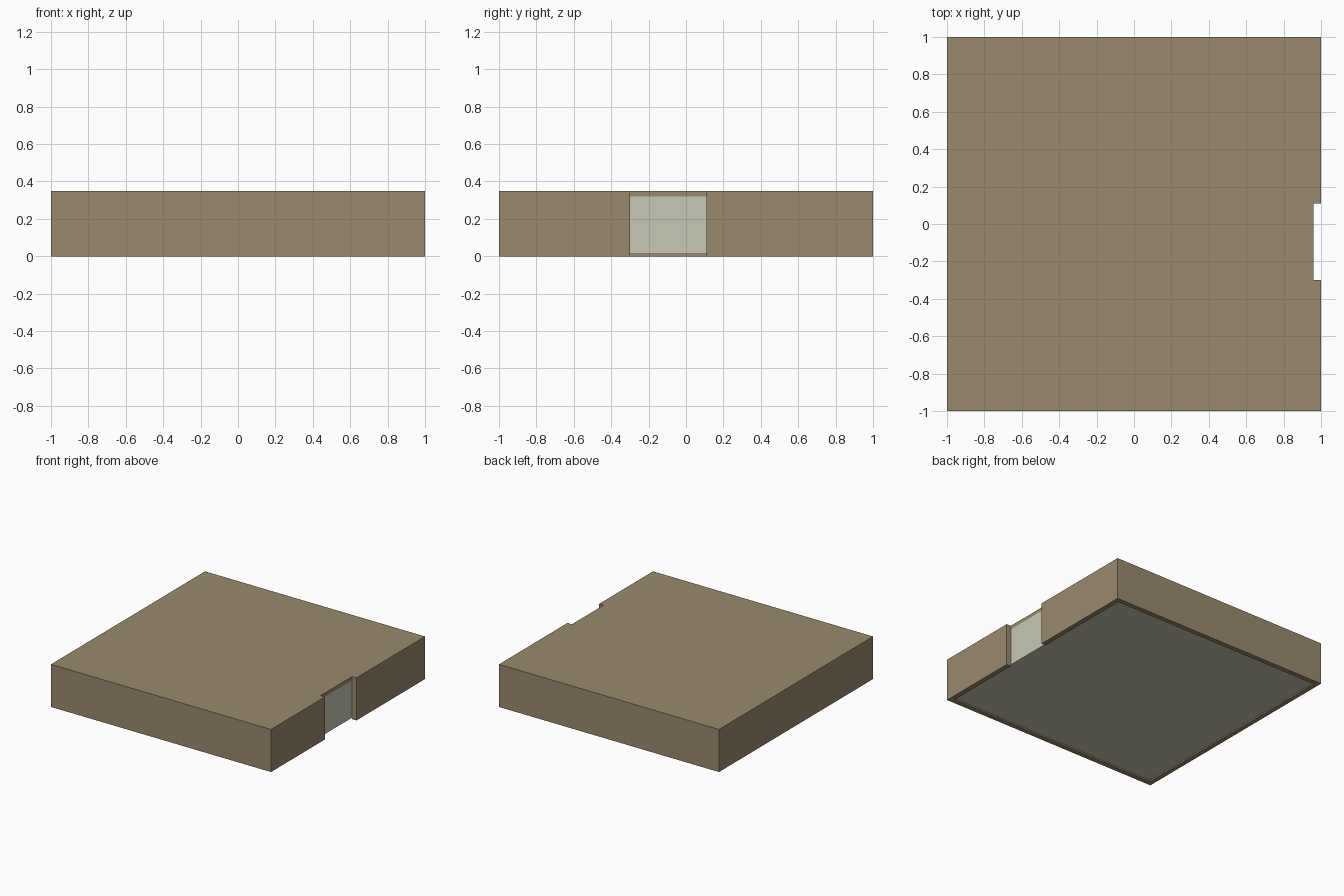
import bpy, bmesh

if "Cube" in bpy.data.objects:
    bpy.data.objects.remove(bpy.data.objects["Cube"])

HALF, INNER = 1.0, 0.96           # outer and inner half widths
HEIGHT, CEILING, FLOOR = 0.35, 0.32, 0.012
DOOR = (-0.30, 0.11)              # opening in the right wall along y


def material(name, srgb):
    mat = bpy.data.materials.new(name)
    mat.diffuse_color = (*[((c / 255 + 0.055) / 1.055) ** 2.4 for c in srgb], 1)
    mat.use_nodes = True
    mat.node_tree.nodes["Principled BSDF"].inputs["Base Color"].default_value = mat.diffuse_color
    return mat


def finish(name, bm, mat):
    bmesh.ops.recalc_face_normals(bm, faces=bm.faces)
    mesh = bpy.data.meshes.new(name)
    bm.to_mesh(mesh)
    bm.free()
    mesh.materials.append(mat)
    obj = bpy.data.objects.new(name, mesh)
    bpy.context.collection.objects.link(obj)


def slab(name, z0, z1, mat):
    bm = bmesh.new()
    bmesh.ops.create_cube(bm, size=1)
    for v in bm.verts:
        v.co = (v.co.x * 2 * INNER, v.co.y * 2 * INNER, z1 if v.co.z > 0 else z0)
    finish(name, bm, mat)


brown = material("brown wall", (155, 138, 108))
pale = material("pale lining", (200, 200, 181))

# Walls: C-shaped footprint with a doorway, closed by one flat roof
outline = [(INNER, DOOR[1]), (HALF, DOOR[1]), (HALF, HALF), (-HALF, HALF),
           (-HALF, -HALF), (HALF, -HALF), (HALF, DOOR[0]), (INNER, DOOR[0])]
inside = [(INNER, -INNER), (-INNER, -INNER), (-INNER, INNER), (INNER, INNER)]
bm = bmesh.new()
low = [bm.verts.new((x, y, 0)) for x, y in outline + inside]
high = [bm.verts.new((x, y, HEIGHT)) for x, y in outline]
bm.faces.new(low)
bm.faces.new(high)
for i in range(7):
    bm.faces.new((low[i], low[i + 1], high[i + 1], high[i]))
# Inner faces of the walls, visible as the lip under the floor
top = [high[7]] + [bm.verts.new((x, y, CEILING)) for x, y in inside] + [high[0]]
bottom = low[7:] + [low[0]]
for i in range(5):
    bm.faces.new((bottom[i], bottom[i + 1], top[i + 1], top[i]))
finish("walls_and_roof", bm, brown)

# Ceiling slab shows as the lintel over the doorway
slab("ceiling_slab", CEILING, HEIGHT - 0.0005, brown)
# Pale room block shows as the door panel and the underside of the floor
slab("room_lining", FLOOR, CEILING, pale)
